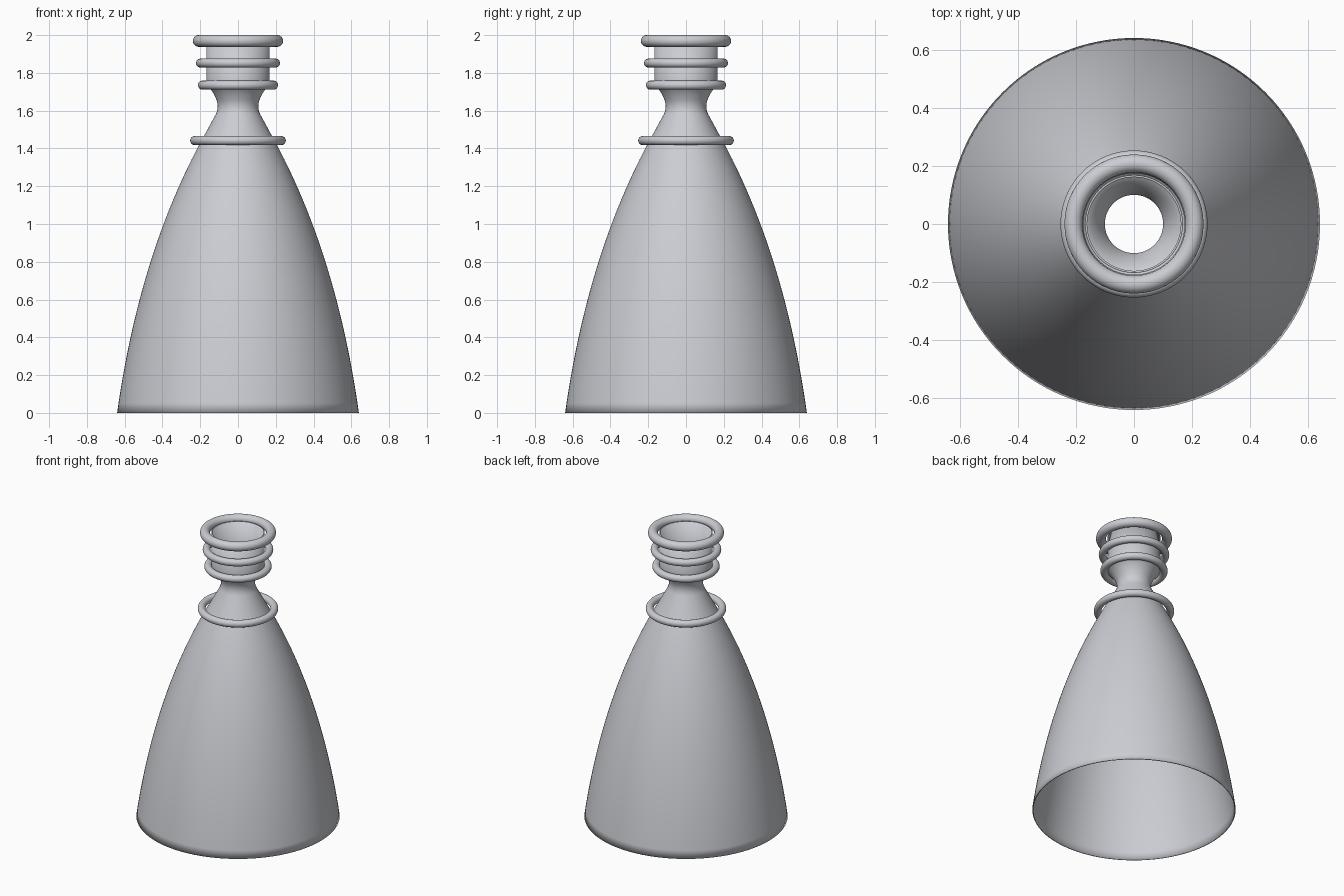
import bpy, bmesh, math
from mathutils import Vector
from mathutils.geometry import interpolate_bezier

cube = bpy.data.objects.get("Cube")
if cube:
    bpy.data.objects.remove(cube)

metal = bpy.data.materials.new("pale grey metal")
metal.use_nodes = True
GREY = (0.60, 0.61, 0.65, 1)
metal.diffuse_color = GREY
metal.node_tree.nodes["Principled BSDF"].inputs["Base Color"].default_value = GREY


def arc(start, handle, end, count):
    """Quadratic curve between two (radius, height) points."""
    a, h, b = (Vector((r, 0, z)) for r, z in (start, handle, end))
    return interpolate_bezier(a, a.lerp(h, 2 / 3), b.lerp(h, 2 / 3), b, count)


def finish(obj):
    obj.data.materials.append(metal)
    bpy.ops.object.select_all(action='DESELECT')
    obj.select_set(True)
    bpy.context.view_layer.objects.active = obj
    bpy.ops.object.shade_smooth_by_angle(angle=math.radians(35))


def lathe(name, profile, wall):
    """Spin an open profile around z and give it a thin inner wall."""
    bm = bmesh.new()
    verts = [bm.verts.new(p) for p in profile]
    edges = [bm.edges.new(pair) for pair in zip(verts, verts[1:])]
    bmesh.ops.spin(bm, geom=verts + edges, cent=(0, 0, 0), axis=(0, 0, 1),
                   angle=math.tau, steps=128, use_merge=True)
    bmesh.ops.remove_doubles(bm, verts=bm.verts, dist=1e-5)
    bmesh.ops.recalc_face_normals(bm, faces=bm.faces)
    # Make the faces point away from the axis
    face = next(iter(bm.faces))
    centre = face.calc_center_median()
    if face.normal.x * centre.x + face.normal.y * centre.y < 0:
        bmesh.ops.reverse_faces(bm, faces=bm.faces)
    mesh = bpy.data.meshes.new(name)
    bm.to_mesh(mesh)
    bm.free()
    obj = bpy.data.objects.new(name, mesh)
    bpy.context.collection.objects.link(obj)
    finish(obj)
    solid = obj.modifiers.new("wall", 'SOLIDIFY')
    solid.thickness = wall
    solid.offset = -1


# Bell, throat and chamber share one thin wall
bell = arc((0.64, 0), (0.525, 0.82), (0.205, 1.42), 32)
throat = arc((0.118, 1.58), (0.098, 1.62), (0.115, 1.66), 10)
shoulder = arc((0.115, 1.66), (0.135, 1.71), (0.168, 1.735), 8)
chamber_top = [Vector((0.168, 0, 1.97))]
lathe("nozzle_shell", bell + throat + shoulder[1:] + chamber_top, 0.007)

# Rounded rings: name, height, centre radius, tube radius
for name, z, radius, tube in (
        ("rim_ring", 1.969, 0.208, 0.031),
        ("upper_chamber_ring", 1.852, 0.198, 0.024),
        ("lower_chamber_ring", 1.735, 0.188, 0.024),
        ("bell_ring", 1.442, 0.229, 0.024)):
    bpy.ops.mesh.primitive_torus_add(major_radius=radius, minor_radius=tube,
                                     major_segments=128, minor_segments=24,
                                     location=(0, 0, z))
    ring = bpy.context.object
    ring.name = name
    finish(ring)
